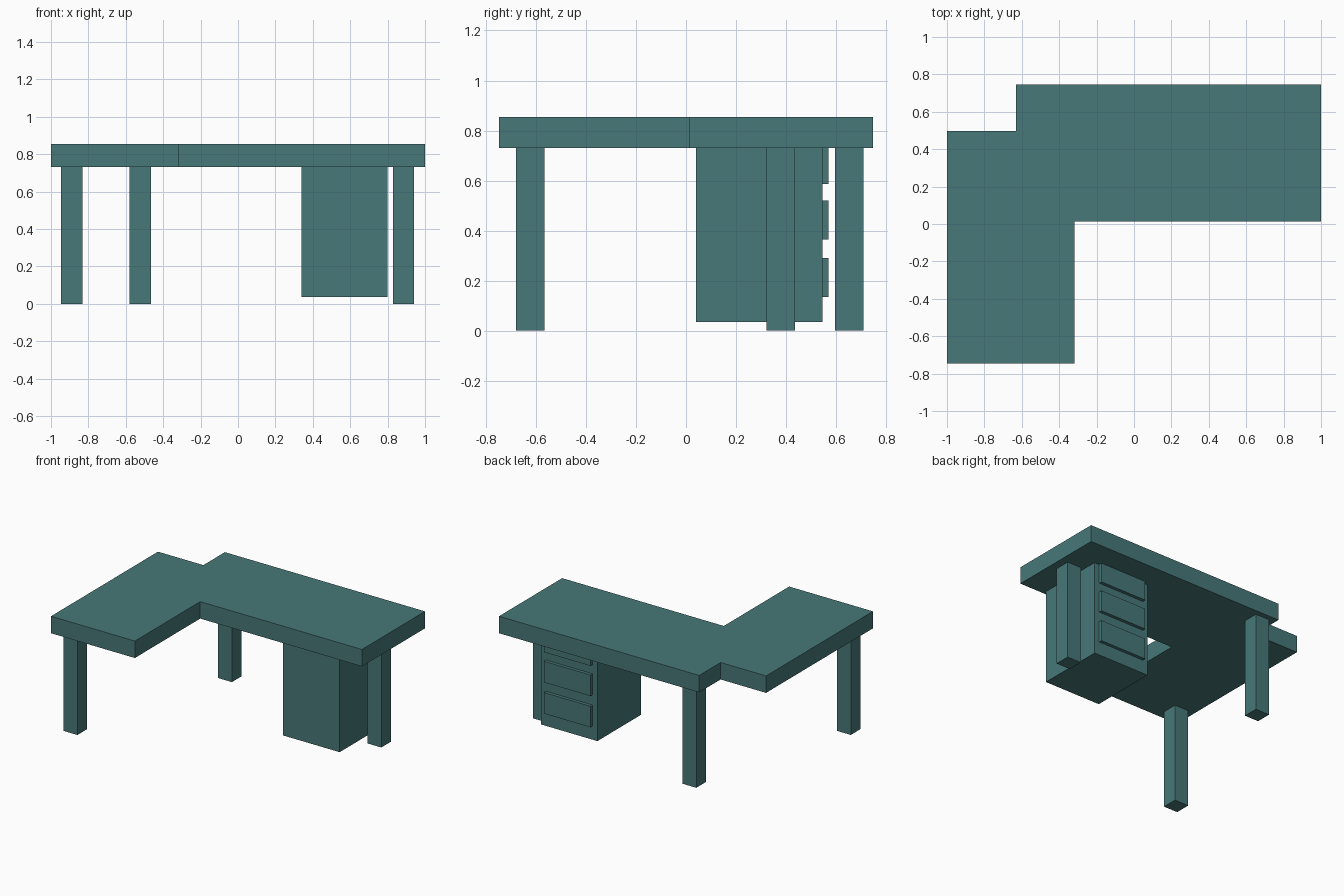
import bpy
import bmesh

if "Cube" in bpy.data.objects:
    bpy.data.objects.remove(bpy.data.objects["Cube"])

# Single painted finish
teal = bpy.data.materials.new("muted_teal")
teal.use_nodes = True
colour = (0.065, 0.188, 0.188, 1)
teal.diffuse_color = colour
teal.node_tree.nodes["Principled BSDF"].inputs["Base Color"].default_value = colour


def prism(name, outline, bottom, top):
    """Extrude a flat outline from bottom to top."""
    bm = bmesh.new()
    base = bm.faces.new([bm.verts.new((x, y, bottom)) for x, y in outline])
    extruded = bmesh.ops.extrude_face_region(bm, geom=[base], use_keep_orig=True)
    for item in extruded["geom"]:
        if isinstance(item, bmesh.types.BMVert):
            item.co.z = top
    bmesh.ops.recalc_face_normals(bm, faces=bm.faces)
    mesh = bpy.data.meshes.new(name)
    bm.to_mesh(mesh)
    bm.free()
    mesh.materials.append(teal)
    obj = bpy.data.objects.new(name, mesh)
    bpy.context.collection.objects.link(obj)
    return obj


def box(name, x0, x1, y0, y1, z0, z1):
    return prism(name, [(x0, y0), (x1, y0), (x1, y1), (x0, y1)], z0, z1)


UNDERSIDE = 0.73

# L-shaped worktop with a stepped back corner
prism("desktop", [(-1, -0.747), (-0.317, -0.747), (-0.317, 0.013), (1, 0.013),
                  (1, 0.747), (-0.63, 0.747), (-0.63, 0.497), (-1, 0.497)],
      UNDERSIDE, 0.855)

# Square legs
LEG = 0.114
for name, x, y in (("wing_leg", -0.946, -0.68),
                   ("back_leg", -0.58, 0.595),
                   ("side_leg", 0.828, 0.321)):
    box(name, x, x + LEG, y, y + LEG, 0, UNDERSIDE)

# Drawer cabinet hung below the worktop, drawers facing the back
box("drawer_cabinet", 0.34, 0.80, 0.04, 0.545, 0.035, UNDERSIDE)
for i, (low, high) in enumerate(((0.135, 0.29), (0.365, 0.52), (0.587, UNDERSIDE))):
    box(f"drawer_front_{i + 1}", 0.38, 0.76, 0.545, 0.569, low, high)
